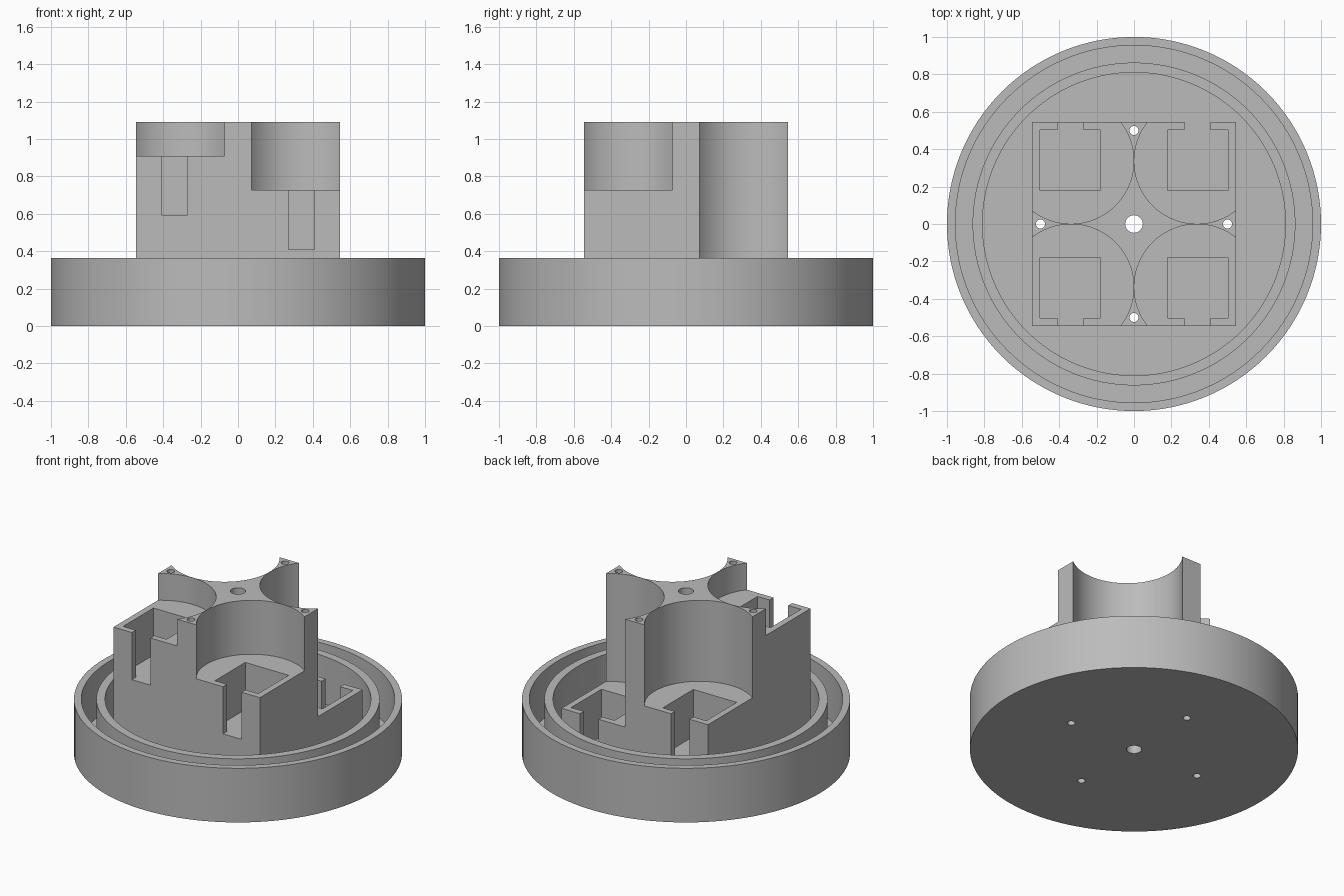
import bpy, bmesh, math
from mathutils import Matrix

if "Cube" in bpy.data.objects:
    bpy.data.objects.remove(bpy.data.objects["Cube"])

grey = bpy.data.materials.new("plain grey")
grey.use_nodes = True
grey.diffuse_color = (0.5, 0.5, 0.5, 1)
grey.node_tree.nodes["Principled BSDF"].inputs["Base Color"].default_value = (0.5, 0.5, 0.5, 1)

RIM, TOP, FLOOR = 0.364, 1.09, 0.045
HALF = 0.545          # half width of the block
CORNER = 0.337        # centre offset of the round corner pockets


def add_object(name, bm):
    bmesh.ops.recalc_face_normals(bm, faces=bm.faces)
    mesh = bpy.data.meshes.new(name)
    bm.to_mesh(mesh)
    bm.free()
    mesh.materials.append(grey)
    ob = bpy.data.objects.new(name, mesh)
    bpy.context.collection.objects.link(ob)
    return ob


def box(name, x0, x1, y0, y1, z0, z1):
    bm = bmesh.new()
    place = Matrix.Translation(((x0 + x1) / 2, (y0 + y1) / 2, (z0 + z1) / 2))
    size = Matrix.Diagonal((abs(x1 - x0), abs(y1 - y0), z1 - z0, 1))
    bmesh.ops.create_cube(bm, size=1, matrix=place @ size)
    return add_object(name, bm)


def cylinder(name, x, y, r, z0, z1, sides=128):
    bm = bmesh.new()
    bmesh.ops.create_cone(bm, cap_ends=True, segments=sides, radius1=r, radius2=r,
                          depth=z1 - z0, matrix=Matrix.Translation((x, y, (z0 + z1) / 2)))
    return add_object(name, bm)


def cut(target, cutter):
    cutter.hide_render = True
    mod = target.modifiers.new("cut", 'BOOLEAN')
    mod.operation, mod.solver, mod.object = 'DIFFERENCE', 'EXACT', cutter
    bpy.context.view_layer.objects.active = target
    bpy.ops.object.modifier_apply(modifier=mod.name)
    bpy.data.objects.remove(cutter)


# Round tray: outer rim, groove, inner ring and sunken floor, lathed from a profile
profile = [(0, 0), (1, 0), (1, RIM), (0.955, RIM), (0.955, FLOOR), (0.863, FLOOR),
           (0.863, RIM), (0.81, RIM), (0.81, FLOOR), (0, FLOOR)]
bm = bmesh.new()
verts = [bm.verts.new((r, 0, z)) for r, z in profile]
edges = [bm.edges.new(pair) for pair in zip(verts, verts[1:])]
bmesh.ops.spin(bm, geom=verts + edges, axis=(0, 0, 1), cent=(0, 0, 0),
               steps=128, angle=math.tau)
bmesh.ops.remove_doubles(bm, verts=bm.verts, dist=0.0001)
tray = add_object("round_tray", bm)

# Central block
block = box("stepped_block", -HALF, HALF, -HALF, HALF, 0.02, TOP)

# Round corner pockets at four heights, each with a square well and a side slot
for sx, sy, level in ((-1, -1, 0.91), (1, -1, 0.727), (-1, 1, 0.545), (1, 1, RIM)):
    well = level - 0.317
    cut(block, cylinder("corner_cutter", sx * CORNER, sy * CORNER, CORNER - 0.001, level, 1.3))
    cut(block, box("well_cutter", sx * 0.18, sx * 0.503, sy * 0.18, sy * 0.503, well, 1.2))
    cut(block, box("slot_cutter", sx * 0.27, sx * 0.408, sy * 0.48, sy * 0.6, well, 1.2))

# Through holes: one in the middle, one in each arm
holes = [(0, 0, 0.047), (0.5, 0, 0.024), (-0.5, 0, 0.024), (0, 0.5, 0.024), (0, -0.5, 0.024)]
for part in (tray, block):
    for x, y, r in holes:
        cut(part, cylinder("hole_cutter", x, y, r, -0.1, 1.3, 32))

# Smooth round walls, sharp edges
for part in (tray, block):
    bpy.ops.object.select_all(action='DESELECT')
    part.select_set(True)
    bpy.context.view_layer.objects.active = part
    bpy.ops.object.shade_smooth_by_angle(angle=math.radians(30))
